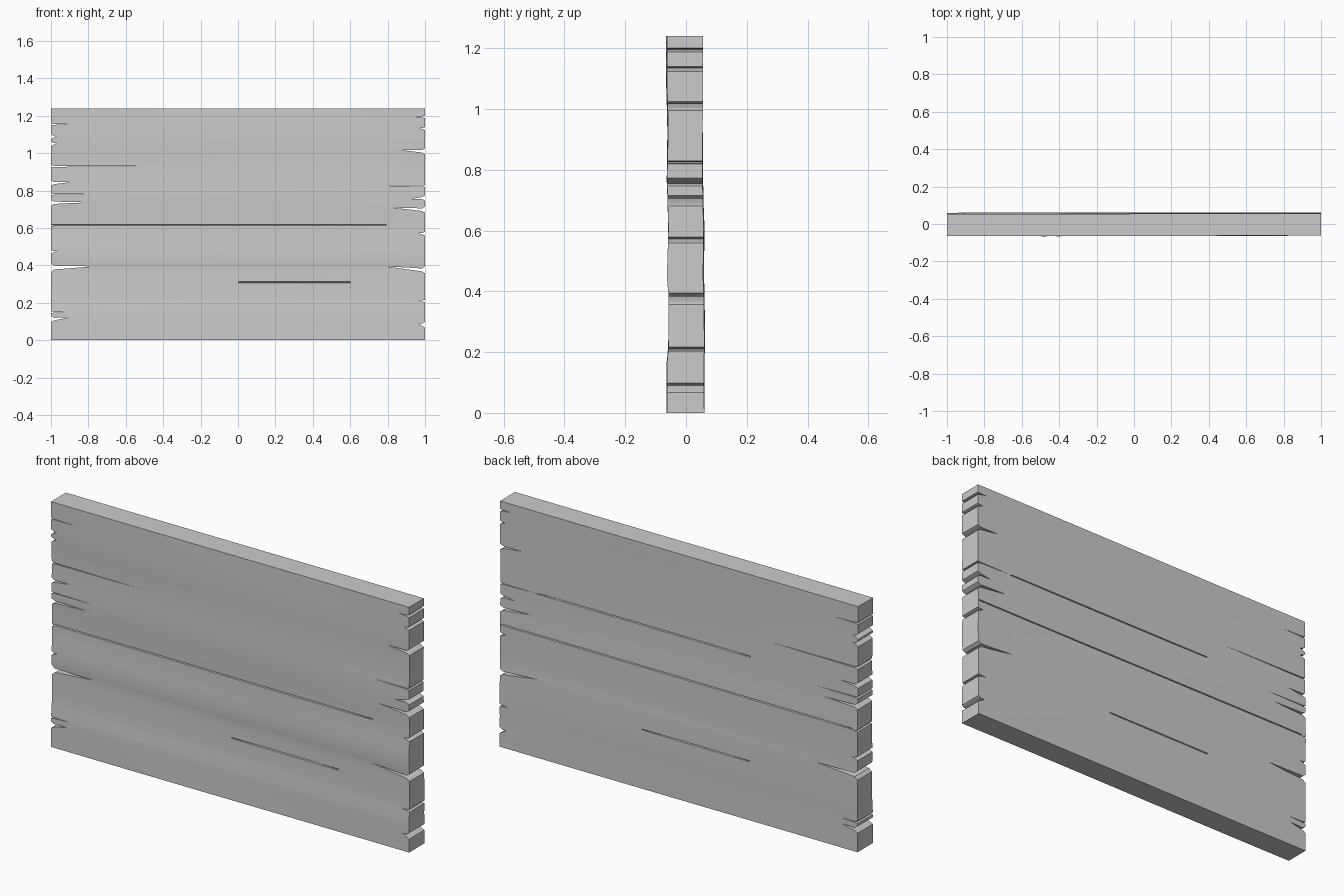
import bpy, bmesh, math
from mathutils import Vector

H, T = 1.24, 0.058

# End splits: (z at mouth, half opening, x of tip, z of tip), bottom to top
LEFT = [(0.113, 0.010, -0.91, 0.121), (0.150, 0.003, -0.90, 0.151),
        (0.388, 0.014, -0.77, 0.395), (0.473, 0.006, -0.97, 0.476),
        (0.612, 0.003, -0.98, 0.613), (0.735, 0.009, -0.81, 0.737),
        (0.780, 0.003, -0.77, 0.780), (0.840, 0.008, -0.90, 0.845),
        (0.930, 0.004, -0.50, 0.930), (1.050, 0.008, -0.97, 1.053),
        (1.088, 0.008, -0.97, 1.087), (1.154, 0.003, -0.87, 1.154)]
RIGHT = [(0.083, 0.009, 0.965, 0.088), (0.210, 0.004, 0.955, 0.210),
         (0.376, 0.011, 0.79, 0.395), (0.569, 0.006, 0.965, 0.572),
         (0.698, 0.010, 0.83, 0.709), (0.760, 0.008, 0.92, 0.755),
         (0.824, 0.003, 0.80, 0.826), (1.010, 0.009, 0.88, 1.016),
         (1.132, 0.005, 0.97, 1.134), (1.194, 0.004, 0.945, 1.196)]
# Hairline grooves along the grain: (z, x start, x end, which face)
SEAMS = [(0.617, -1.0, 0.74, -1), (0.310, 0.16, 0.58, -1),
         (0.617, -0.85, 1.0, 1), (0.826, -0.3, 0.8, 1), (0.30, -0.2, 0.2, 1)]
# Gentle unevenness of the two faces: (z, front y offset, back y offset)
WAVE = [(0, -0.005, 0.001), (0.15, -0.005, 0.001), (0.23, 0.001, 0.003),
        (0.38, 0.002, 0.002), (0.44, -0.003, 0.0), (0.61, 0.001, 0.001),
        (0.71, -0.002, -0.002), (0.76, -0.004, -0.003), (0.93, -0.002, -0.004),
        (1.1, -0.006, -0.004), (H, -0.006, -0.003)]


def mouth(split, side):
    z, w, tx, tz = split
    lip = side * (1 - min(0.016, (1 - abs(tx)) * 0.4))
    return [(side, z - w * 1.7), (lip, z - w * 0.7), (tx, tz),
            (lip, z + w * 0.7), (side, z + w * 1.7)]


def wave(z, col):
    for a, b in zip(WAVE, WAVE[1:]):
        if z <= b[0]:
            t = (z - a[0]) / (b[0] - a[0])
            t = t * t * (3 - 2 * t)
            return a[col] + (b[col] - a[col]) * t
    return WAVE[-1][col]


# Outline with split ends
outline = [(-1, 0), (1, 0)]
for s in RIGHT:
    outline += mouth(s, 1)
outline += [(1, H), (-1, H)]
for s in reversed(LEFT):
    outline += reversed(mouth(s, -1))

# Solid slab
bm = bmesh.new()
face = bm.faces.new([bm.verts.new((x, -T, z)) for x, z in outline])
ext = bmesh.ops.extrude_face_region(bm, geom=[face])
for v in ext["geom"]:
    if isinstance(v, bmesh.types.BMVert):
        v.co.y = T
bmesh.ops.recalc_face_normals(bm, faces=bm.faces[:])
bmesh.ops.triangulate(bm, faces=[f for f in bm.faces if len(f.verts) > 4])


def cut(co, no):
    bmesh.ops.bisect_plane(bm, geom=bm.verts[:] + bm.edges[:] + bm.faces[:],
                           dist=1e-6, plane_co=Vector(co), plane_no=Vector(no))


# Subdivide the slab along the grain and at the grooves
for i in range(1, 10):
    cut((-1 + i * 0.2003, 0, 0), (1, 0, 0))
for i in range(1, 31):
    cut((0, 0, i * 0.0401), (0, 0, 1))
for z in sorted({s[0] for s in SEAMS}):
    for d in (-0.003, 0, 0.003):
        cut((0, 0, z + d), (0, 0, 1))

# Warp the faces and sink the grooves
for v in bm.verts:
    x, y, z = v.co
    face_side = -1 if y < 0 else 1
    dy = wave(z, 1 if face_side < 0 else 2)
    dy += 0.0015 * math.sin(2.3 * x + 5 * z)
    for sz, x0, x1, side in SEAMS:
        if side == face_side and abs(z - sz) < 0.001 and x0 < x < x1:
            dy -= side * 0.009
    v.co.y += dy

mesh = bpy.data.meshes.new("weathered_plank_panel")
bm.to_mesh(mesh)
bm.free()
panel = bpy.data.objects.new("weathered_plank_panel", mesh)
bpy.context.collection.objects.link(panel)
bpy.context.view_layer.objects.active = panel
panel.select_set(True)
bpy.ops.object.shade_smooth_by_angle(angle=math.radians(30))
